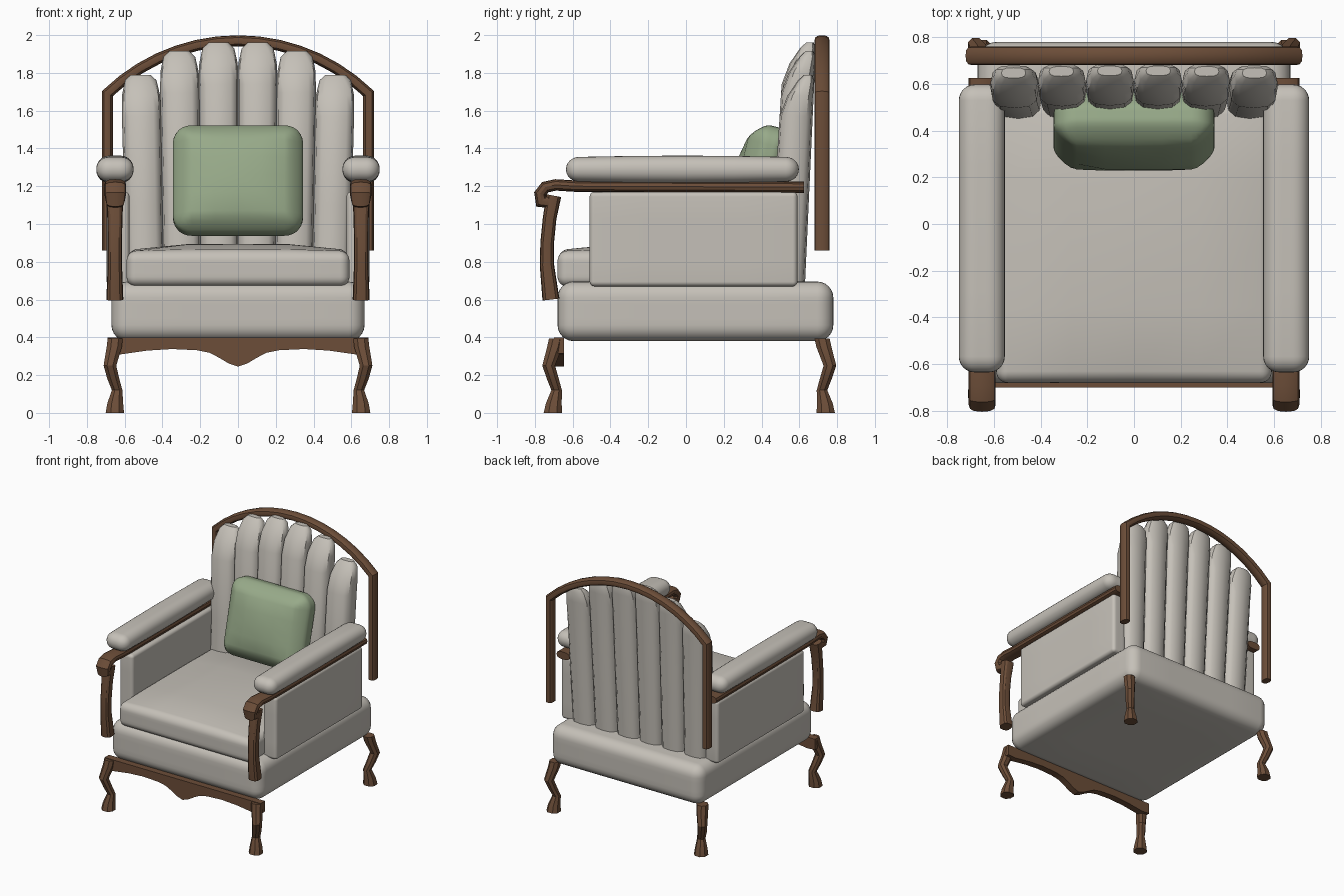
import bpy, bmesh
from math import sin, cos, tan, pi, radians, asin
from mathutils import Vector, Matrix

if "Cube" in bpy.data.objects:
    bpy.data.objects.remove(bpy.data.objects["Cube"])

def material(name, col):
    m = bpy.data.materials.new(name)
    m.diffuse_color = (*col, 1)
    m.use_nodes = True
    m.node_tree.nodes["Principled BSDF"].inputs["Base Color"].default_value = m.diffuse_color
    return m

wood = material("wood", (0.15, 0.075, 0.04))
cloth = material("cloth", (0.56, 0.53, 0.48))
green = material("green_cloth", (0.31, 0.40, 0.25))

def finish(bm, name, mat, mirror=False, angle=32):
    bmesh.ops.recalc_face_normals(bm, faces=bm.faces)
    me = bpy.data.meshes.new(name)
    bm.to_mesh(me)
    bm.free()
    ob = bpy.data.objects.new(name, me)
    bpy.context.collection.objects.link(ob)
    me.materials.append(mat)
    bpy.ops.object.select_all(action='DESELECT')
    ob.select_set(True)
    bpy.context.view_layer.objects.active = ob
    bpy.ops.object.shade_smooth_by_angle(angle=radians(angle))
    if mirror:
        ob.modifiers.new("mirror", 'MIRROR').use_axis = (True, False, False)
    return ob

def rounded_box(name, lo, hi, r, mat, mirror=False, deform=None):
    """Box with evenly rounded edges; deform(u, p) gets unit and real coords."""
    lo, hi = Vector(lo), Vector(hi)
    c, h = (lo + hi) / 2, (hi - lo) / 2
    bm = bmesh.new()
    bmesh.ops.create_cube(bm, size=2)
    bmesh.ops.subdivide_edges(bm, edges=bm.edges[:], cuts=9, use_grid_fill=True)
    for v in bm.verts:
        q, d = Vector(), Vector()
        for k in range(3):
            i = round((v.co[k] + 1) * 5)
            s, j = (-1, i) if i < 5 else (1, 10 - i)
            flat = h[k] - r
            if j <= 3:
                q[k], d[k] = s * flat, s * tan(radians(45 - 15 * j))
            else:
                q[k] = s * flat * (5 - j) / 2
        p = q + d.normalized() * r
        if deform:
            p = deform(Vector((p.x / h.x, p.y / h.y, p.z / h.z)), p)
        v.co = c + p
    return finish(bm, name, mat, mirror)

def sweep(name, path, axis, sizes, mat, n=12, power=0.75, up=None, mirror=False, angle=32):
    """Loft a rounded section along a path; up fixes the section's plane."""
    path, axis = [Vector(p) for p in path], Vector(axis)
    bm, rings = bmesh.new(), []
    off = pi / 8 if n == 8 else 0
    for i, p in enumerate(path):
        a, b = sizes[i] if isinstance(sizes, list) else sizes
        d0 = (p - path[max(i - 1, 0)]).normalized()
        d1 = (path[min(i + 1, len(path) - 1)] - p).normalized()
        t = Vector(up) if up else (d0 + d1).normalized()
        if not up and d0.length and d1.length:
            b /= max(t.dot(d1), 0.6)
        nrm = axis.cross(t)
        ring = []
        for k in range(n):
            w = 2 * pi * k / n + off
            f = lambda x: (abs(x) ** power) * (1 if x > 0 else -1)
            ring.append(bm.verts.new(p + axis * a * f(cos(w)) + nrm * b * f(sin(w))))
        rings.append(ring)
    for r0, r1 in zip(rings, rings[1:]):
        for k in range(n):
            bm.faces.new((r0[k], r0[(k + 1) % n], r1[(k + 1) % n], r1[k]))
    bm.faces.new(rings[0])
    bm.faces.new(rings[-1])
    return finish(bm, name, mat, mirror, angle)

# Upholstered base and domed seat cushion
rounded_box("base", (-.67, -.68, .38), (.67, .78, .695), .085, cloth)
def dome(u, p):
    if p.z > 0:
        p.z += .04 * (1 - u.x ** 4) * (1 - u.y ** 4)
    return p
rounded_box("seat_cushion", (-.59, -.68, .67), (.59, .52, .855), .05, cloth, deform=dome)

# Side panels and arm pads
rounded_box("side_panel", (.575, -.51, .67), (.695, .59, 1.17), .025, cloth, True)
def crown(u, p):
    p.z *= 1 - .12 * u.y ** 2
    return p
rounded_box("arm_pad", (.553, -.635, 1.217), (.75, .597, 1.362), .068, cloth, True, crown)

# Fluted back: six leaning channels stepping up to the middle
for i in range(6):
    k = i - 2.5
    top = {.5: 1.96, 1.5: 1.915, 2.5: 1.79}[abs(k)]
    path, sizes = [], []
    for z, w, front in ((.68, 1, 0), (1.1, 1, 0), (top - .22, 1, 0), (top - .11, .97, .035),
                        (top - .03, .8, .085), (top, .5, .115)):
        s = (z - .68) / 1.2
        fr, bk = .44 + .075 * s + front, .63 + .055 * s - (.012 if z == top else 0)
        path.append((k * .207 * (.95 + .05 * s), (fr + bk) / 2, z))
        sizes.append((.105 * w * (.95 + .05 * s), (bk - fr) / 2))
    sweep(f"back_channel_{i + 1}", path, (1, 0, 0), sizes, cloth, up=(0, 0, 1), power=.7, angle=40)

# Throw pillow leaning on the back
def puff(u, p):
    p.y *= 1 - .5 * max(abs(u.x), abs(u.z)) ** 3
    return Matrix.Rotation(radians(-14), 3, 'X') @ p
rounded_box("pillow", (-.345, .25, .935), (.345, .55, 1.525), .1, green, deform=puff)

# Arched wooden back frame
R, top = .995, 1.97
A = asin(.692 / R)
arch = [(R * sin(-A + 2 * A * i / 14), .72, top - R + R * cos(-A + 2 * A * i / 14)) for i in range(15)]
sweep("back_frame", [(-.692, .72, .86)] + arch + [(.692, .72, .86)], (0, 1, 0), (.04, .029), wood)

# Arm rails with front scroll, and curved arm posts
rail = [(.625, 1.195), (-.58, 1.2), (-.69, 1.207), (-.745, 1.195), (-.772, 1.16),
        (-.765, 1.12), (-.735, 1.115), (-.728, 1.14)]
sweep("arm_rail", [(.65, y, z) for y, z in rail], (1, 0, 0),
      [(.058, .03)] * 5 + [(.05, .032), (.046, .028), (.04, .02)], wood, mirror=True)
post = [(-.70, 1.15), (-.722, 1.03), (-.735, .9), (-.736, .78), (-.715, .6)]
sweep("arm_post", [(.652, y, z) for y, z in post], (1, 0, 0),
      [(.046, .04), (.04, .036), (.038, .036), (.038, .038), (.045, .045)], wood, mirror=True)

# Cabriole legs
leg = [(.65, .685, .395, .043), (.655, .695, .35, .043), (.678, .727, .25, .036),
       (.66, .705, .18, .034), (.64, .685, .12, .03), (.65, .70, .05, .045), (.652, .705, 0, .052)]
for name, s, oy in (("front_leg", -1, 0), ("rear_leg", 1, .035)):
    sweep(name, [(x, s * y + oy, z) for x, y, z, r in leg], (1, 0, 0),
          [(r, r) for *_, r in leg], wood, n=8, power=.9, up=(0, 0, 1), mirror=True)

# Scalloped front apron
half = [(0, .245), (.05, .262), (.1, .292), (.15, .318), (.22, .332), (.35, .338), (.48, .33), (.62, .31)]
outline = [(-x, z) for x, z in half[:0:-1]] + half + [(.69, .315), (.69, .4), (-.69, .4), (-.69, .315)]
bm = bmesh.new()
face = bm.faces.new([bm.verts.new((x, -.70, z)) for x, z in outline])
ext = bmesh.ops.extrude_face_region(bm, geom=[face])
bmesh.ops.translate(bm, vec=(0, .055, 0), verts=[g for g in ext["geom"] if isinstance(g, bmesh.types.BMVert)])
finish(bm, "front_apron", wood)
